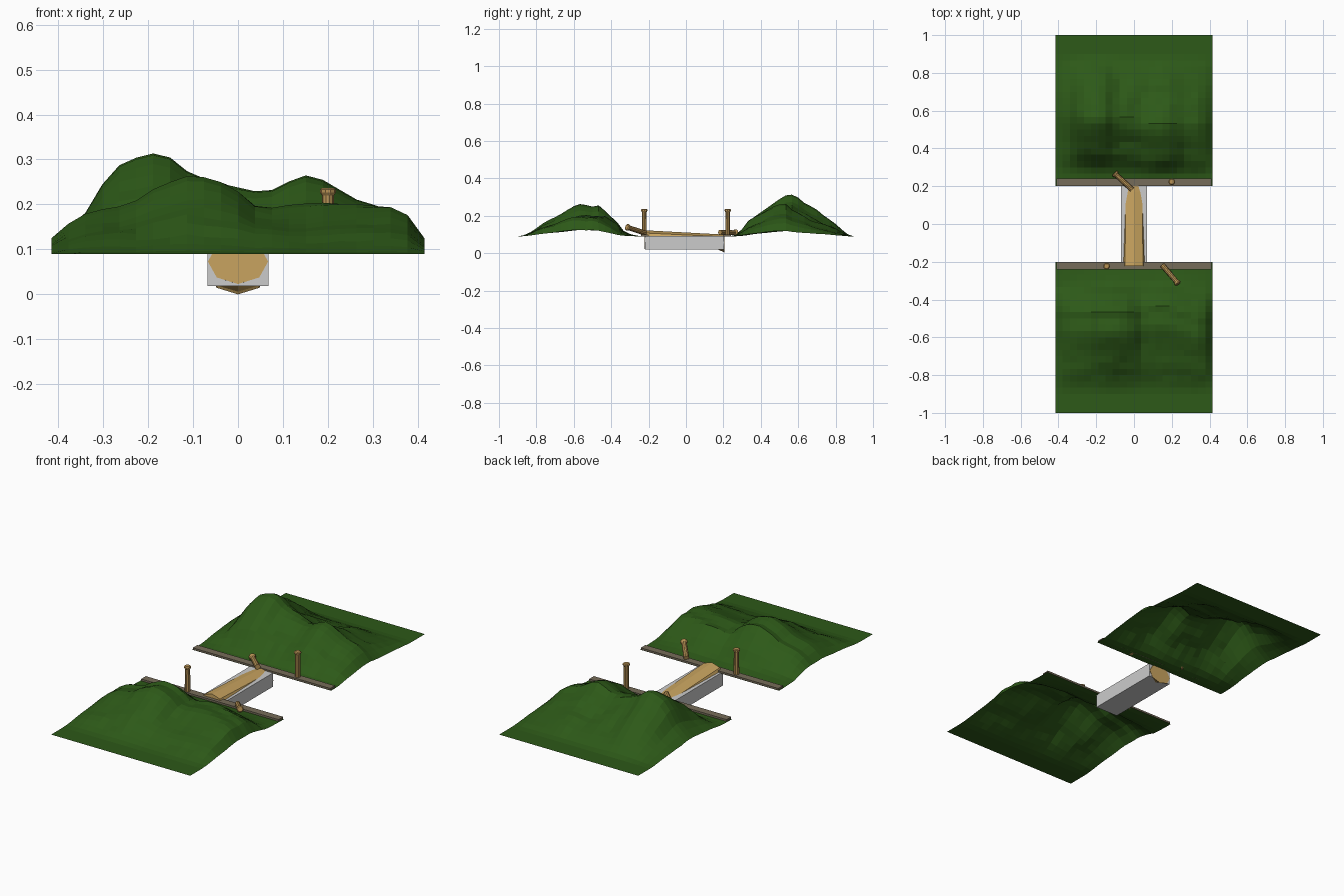
import bpy, bmesh, math
from mathutils import Vector, noise

if "Cube" in bpy.data.objects:
    bpy.data.objects.remove(bpy.data.objects["Cube"])


def material(name, rgb):
    m = bpy.data.materials.new(name)
    m.diffuse_color = (*rgb, 1)
    m.use_nodes = True
    m.node_tree.nodes["Principled BSDF"].inputs["Base Color"].default_value = m.diffuse_color
    return m


GRASS = material("grass", (0.026, 0.1, 0.009))
WOOD = material("bark", (0.58, 0.37, 0.115))
POST = material("post_wood", (0.48, 0.29, 0.09))
KERB = material("kerb_stone", (0.18, 0.15, 0.1))


def finish(name, bm, mat=None):
    bmesh.ops.recalc_face_normals(bm, faces=bm.faces)
    me = bpy.data.meshes.new(name)
    bm.to_mesh(me)
    bm.free()
    ob = bpy.data.objects.new(name, me)
    bpy.context.collection.objects.link(ob)
    if mat:
        me.materials.append(mat)
    return ob


def box(name, lo, hi, mat=None):
    bm = bmesh.new()
    bmesh.ops.create_cube(bm, size=1)
    for v in bm.verts:
        v.co = Vector([(a + b) / 2 + c * (b - a) for a, b, c in zip(lo, hi, v.co)])
    return finish(name, bm, mat)


def loft(bm, rings):
    # Skin rings of points and cap both ends
    loops = [[bm.verts.new(p) for p in r] for r in rings]
    n = len(loops[0])
    for a, b in zip(loops, loops[1:]):
        for i in range(n):
            bm.faces.new((a[i], a[(i + 1) % n], b[(i + 1) % n], b[i]))
    bm.faces.new(loops[0])
    bm.faces.new(loops[-1])


def interp(points, t):
    for (a, fa), (b, fb) in zip(points, points[1:]):
        if t <= b:
            return fa + (fb - fa) * max(0, (t - a) / (b - a))
    return points[-1][1]


# Hills: ridge outline across x, relative outline across y
def terrain(name, side, ridge, slope, shift):
    bm = bmesh.new()
    nx, ny = 22, 24
    rows = []
    for j in range(ny + 1):
        y = side * (0.2 + 0.8 * j / ny)
        window = math.sin(math.pi * min(1, (abs(y) - 0.2) / 0.68))
        row = []
        for i in range(nx + 1):
            x = -0.415 + 0.83 * i / nx
            f = interp(slope, abs(y) + shift(x) * window)
            h = (interp(ridge, x) - 0.09) * f
            lump = noise.noise(Vector((x * 8, y * 8, 3))) + 0.6 * noise.noise(Vector((x * 17, y * 17, 7)))
            h *= 1 + 0.4 * (1 - f) * lump
            row.append(bm.verts.new((x, y, 0.09 + max(0, h))))
        rows.append(row)
    for a, b in zip(rows, rows[1:]):
        for i in range(nx):
            q = (a[i], a[i + 1], b[i + 1], b[i])
            bm.faces.new(q if side > 0 else q[::-1])
    ob = finish(name, bm, GRASS)
    if ob.data.polygons[0].normal.z < 0:
        ob.data.flip_normals()


terrain("front_hills", -1,
        [(-.415, .125), (-.39, .15), (-.33, .185), (-.24, .2), (-.18, .24), (-.1, .268),
         (-.02, .245), (.05, .19), (.12, .2), (.2, .206), (.28, .2), (.36, .195), (.39, .165), (.415, .125)],
        [(.24, 0), (.3, .07), (.34, .17), (.37, .46), (.42, .75), (.46, .97), (.5, .92),
         (.565, 1), (.6, .92), (.68, .65), (.76, .43), (.82, .18), (.88, 0)],
        lambda x: 0.03 * math.sin(x * 12) * (x > 0))
terrain("back_hills", 1,
        [(-.415, .12), (-.33, .19), (-.29, .27), (-.25, .3), (-.19, .316), (-.15, .306), (-.1, .265),
         (0, .24), (.06, .225), (.11, .25), (.16, .268), (.21, .245), (.25, .215), (.3, .2), (.36, .18), (.415, .12)],
        [(.25, 0), (.29, .06), (.33, .25), (.37, .47), (.44, .68), (.48, .83), (.53, .97),
         (.585, 1), (.62, .8), (.7, .58), (.8, .26), (.88, 0)],
        lambda x: 0.05 * min(1, max(0, (x + .1) / .2)))

# Kerb strips on both banks
for side, label in ((-1, "front"), (1, "back")):
    ys = sorted((side * 0.2, side * 0.24))
    box(label + "_kerb", (-0.41, ys[0], 0.091), (0.41, ys[1], 0.101), KERB)

# Grey support block around the log
box("bridge_block", (-0.068, -0.219, 0.019), (0.068, 0.203, 0.093))

# Tilted eight-sided log in the block, dropping to a wider back end
bm = bmesh.new()
angles = [k * math.tau / 8 for k in range(8)]
loft(bm, [[(rx * math.sin(a), y, zc + rz * math.cos(a)) for a in angles]
          for y, zc, rx, rz in ((-0.222, 0.073, 0.067, 0.05), (0.17, 0.061, 0.062, 0.041),
                                (0.203, 0.053, 0.066, 0.047), (0.207, 0.05, 0.067, 0.05))])
finish("log_bridge", bm, WOOD)


# Posts: narrow shaft with a flared cap, standing or fallen
def post(name, foot, head):
    foot, head = Vector(foot), Vector(head)
    rot = (head - foot).to_track_quat('Z', 'Y')
    length = (head - foot).length
    profile = [(0.014, 0), (0.013, length - 0.017), (0.018, length - 0.01), (0.018, length - 0.004), (0.013, length)]
    bm = bmesh.new()
    loft(bm, [[foot + rot @ Vector((r * math.cos(k * math.tau / 10), r * math.sin(k * math.tau / 10), z))
               for k in range(10)] for r, z in profile])
    finish(name, bm, POST)


post("back_post", (0.2, 0.223, 0.09), (0.2, 0.223, 0.237))
post("front_post", (-0.145, -0.223, 0.09), (-0.145, -0.223, 0.237))
post("back_fallen_post", (-0.01, 0.182, 0.112), (-0.105, 0.27, 0.11))
post("front_fallen_post", (0.15, -0.218, 0.108), (0.235, -0.317, 0.14))
